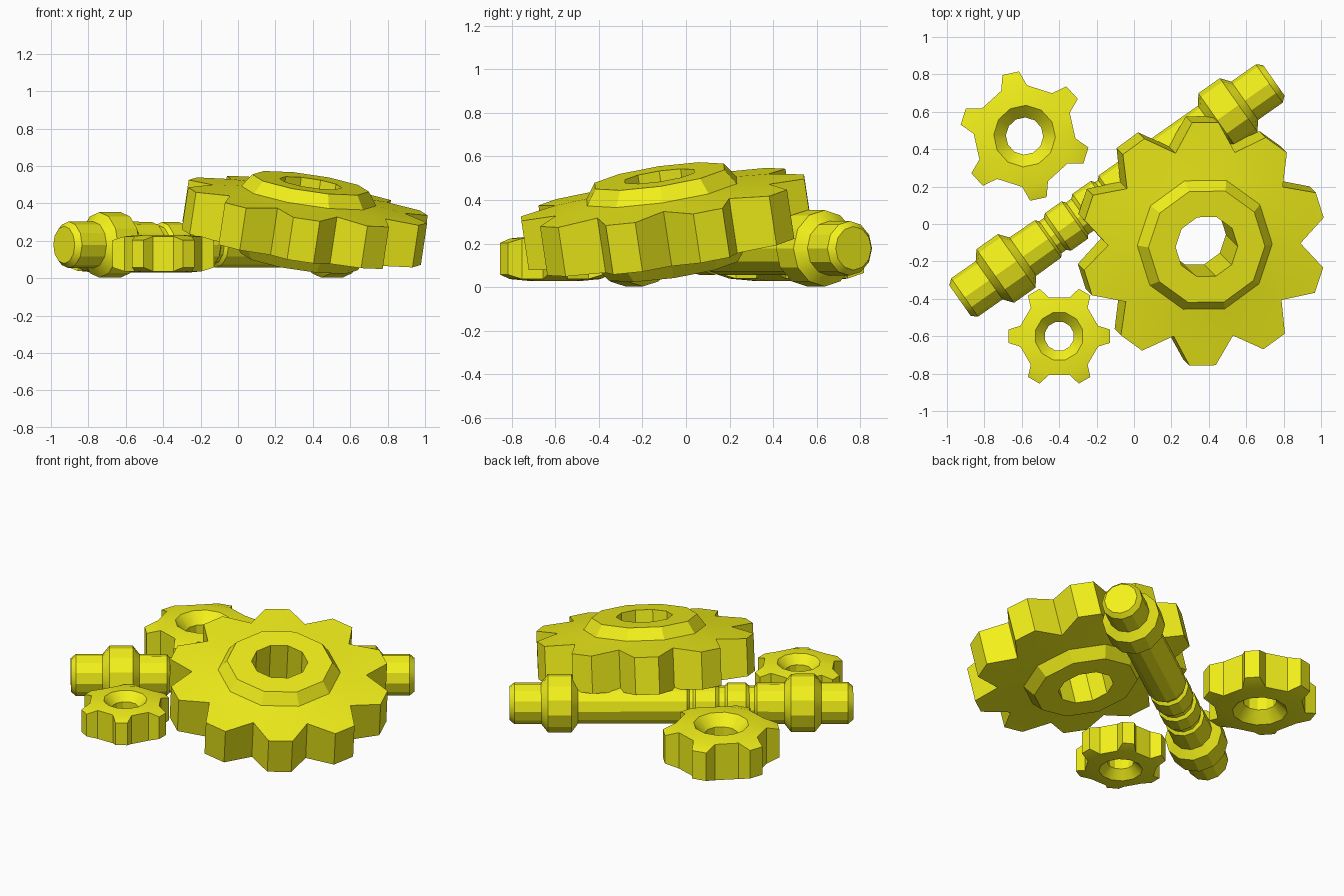
import bpy, bmesh, math
from mathutils import Vector, Quaternion

if "Cube" in bpy.data.objects:
    bpy.data.objects.remove(bpy.data.objects["Cube"])

mat = bpy.data.materials.new("yellow")
mat.diffuse_color = (0.9, 0.88, 0.01, 1)
mat.use_nodes = True
mat.node_tree.nodes["Principled BSDF"].inputs["Base Color"].default_value = mat.diffuse_color


def finish(name, bm, loc, rot):
    bmesh.ops.recalc_face_normals(bm, faces=bm.faces)
    me = bpy.data.meshes.new(name)
    bm.to_mesh(me)
    bm.free()
    ob = bpy.data.objects.new(name, me)
    bpy.context.collection.objects.link(ob)
    me.materials.append(mat)
    ob.location = loc
    ob.rotation_mode = 'QUATERNION'
    ob.rotation_quaternion = rot
    bpy.ops.object.select_all(action='DESELECT')
    ob.select_set(True)
    bpy.context.view_layer.objects.active = ob
    bpy.ops.object.shade_smooth_by_angle(angle=math.radians(28))


def gear(name, loc, rot, profile, angles, is_tooth, tip_r, tip_h, tip_half):
    """profile: (radius, height) from tooth root inward to the hole, mirrored below."""
    bm = bmesh.new()
    n = len(angles)

    def pt(r, a, h):
        a = math.radians(a)
        return bm.verts.new((r * math.cos(a), r * math.sin(a), h))

    full = profile + [(r, -h) for r, h in reversed(profile)]
    cols = [[pt(r, a, h) for r, h in full] for a in angles]
    for i in range(n):
        c, d = cols[i], cols[(i + 1) % n]
        for j in range(len(full) - 1):
            bm.faces.new((c[j], d[j], d[j + 1], c[j + 1]))
        if is_tooth(i):
            # tooth: tapered block on this base segment
            mid = angles[i] + ((angles[(i + 1) % n] - angles[i]) % 360) / 2
            t0, t1 = pt(tip_r, mid - tip_half, tip_h), pt(tip_r, mid + tip_half, tip_h)
            b0, b1 = pt(tip_r, mid - tip_half, -tip_h), pt(tip_r, mid + tip_half, -tip_h)
            bm.faces.new((c[0], t0, t1, d[0]))
            bm.faces.new((c[-1], b0, b1, d[-1]))
            bm.faces.new((t0, b0, b1, t1))
            bm.faces.new((c[0], c[-1], b0, t0))
            bm.faces.new((d[0], d[-1], b1, t1))
        else:
            bm.faces.new((c[0], d[0], d[-1], c[-1]))
    finish(name, bm, loc, rot)


def small_gear(name, loc, size, turn):
    prof = [(0.272, 0.118), (0.165, 0.128), (0.10, 0.062)]
    gear(name, loc, Quaternion((0, 0, 1), math.radians(turn)),
         [(r * size, h * size) for r, h in prof],
         [k * 30 - 15 for k in range(12)], lambda i: i % 2 == 0,
         0.347 * size, 0.092 * size, 7.5)


# large tilted gear with raised hubs on both faces
tilt = Vector((0, 0, 1)).rotation_difference(Vector((0.15, -0.15, 1)))
gear("large_gear", (0.357, -0.09, 0.298), tilt,
     [(0.52, 0.128), (0.365, 0.145), (0.315, 0.215), (0.168, 0.215)],
     [k * 36 for k in range(10)], lambda i: True, 0.66, 0.115, 6.2)

# two small gears lying flat
small_gear("small_gear_back", (-0.585, 0.47, 0.157), 1.0, 42.4)
small_gear("small_gear_front", (-0.40, -0.60, 0.130), 0.79, 0)

# shaft with two collars and three grooves: (distance along axis, radius)
shaft = [(0, 0.10), (0.03, 0.125), (0.19, 0.125), (0.23, 0.175), (0.37, 0.175),
         (0.41, 0.125), (0.575, 0.122), (0.59, 0.104), (0.62, 0.104), (0.64, 0.122),
         (0.75, 0.122), (0.765, 0.104), (0.80, 0.104), (0.82, 0.122), (0.94, 0.122),
         (0.955, 0.104), (0.975, 0.104), (0.99, 0.122), (1.64, 0.122), (1.68, 0.175),
         (1.82, 0.175), (1.86, 0.125), (2.02, 0.125), (2.05, 0.10)]
bm = bmesh.new()
N = 12
rings = [[bm.verts.new((s, r * math.cos(2 * math.pi * k / N), r * math.sin(2 * math.pi * k / N)))
          for k in range(N)] for s, r in shaft]
for a, b in zip(rings, rings[1:]):
    for k in range(N):
        m = (k + 1) % N
        bm.faces.new((a[k], a[m], b[m], b[k]))
bm.faces.new(rings[0])
bm.faces.new(rings[-1])
finish("shaft", bm, (-0.93, -0.41, 0.178), Quaternion((0, 0, 1), math.atan2(1.18, 1.68)))
